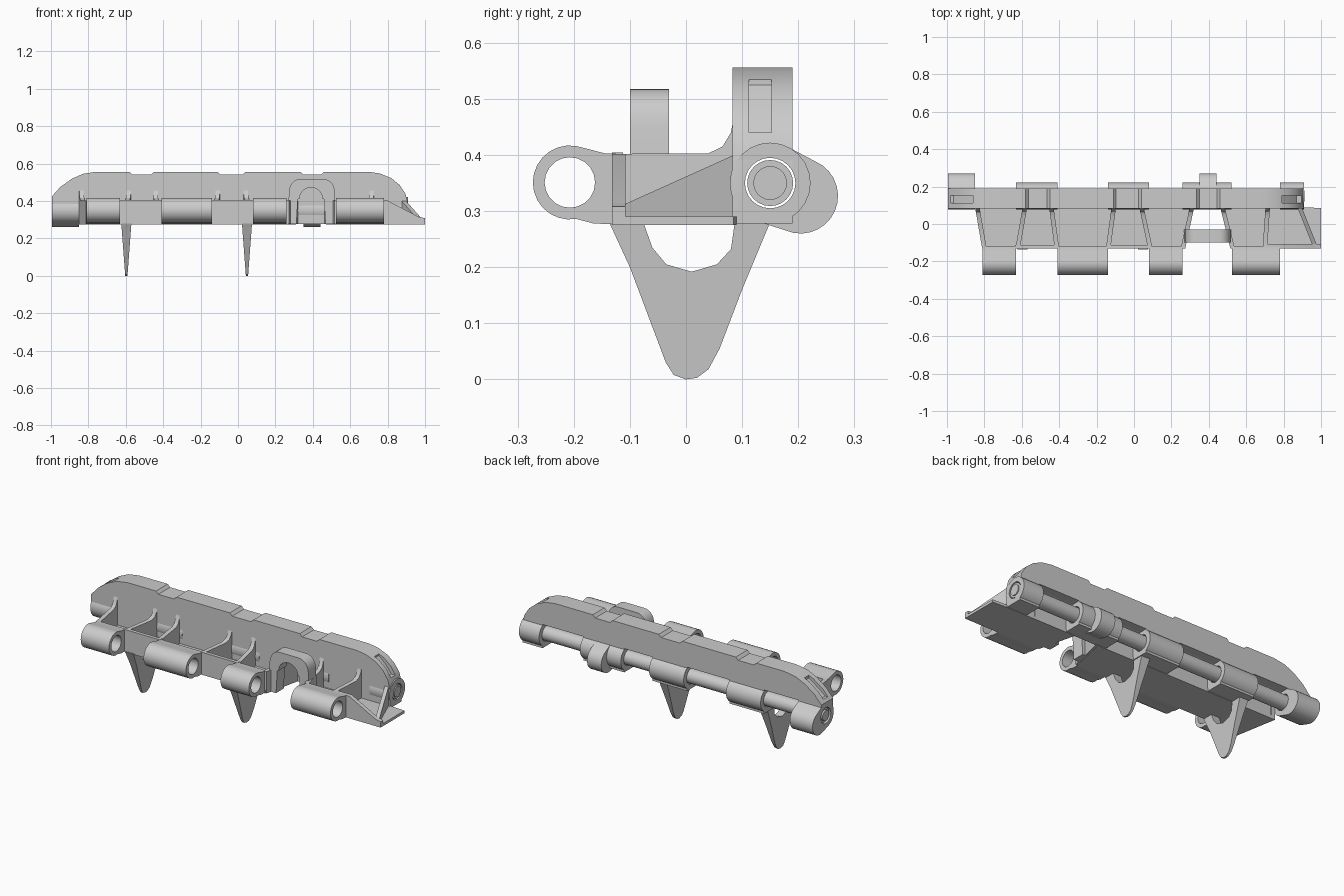
import bpy, bmesh
from math import sin, cos, pi, radians


def prism(name, pts, axis, a, b, warp=None):
    """Extrude a 2D profile along x (pts = y,z), y (pts = x,z) or z (pts = x,y)."""
    def at(p, d):
        v = {'x': (d, p[0], p[1]), 'y': (p[0], d, p[1]), 'z': (p[0], p[1], d)}[axis]
        return warp(*v) if warp else v
    bm = bmesh.new()
    lo = [bm.verts.new(at(p, a)) for p in pts]
    hi = [bm.verts.new(at(p, b)) for p in pts]
    bm.faces.new(lo)
    bm.faces.new(hi)
    n = len(pts)
    for i in range(n):
        j = (i + 1) % n
        bm.faces.new((lo[i], lo[j], hi[j], hi[i]))
    bmesh.ops.recalc_face_normals(bm, faces=bm.faces)
    me = bpy.data.meshes.new(name)
    bm.to_mesh(me)
    bm.free()
    ob = bpy.data.objects.new(name, me)
    bpy.context.collection.objects.link(ob)
    return ob


def box(name, x0, x1, y0, y1, z0, z1):
    return prism(name, [(x0, y0), (x1, y0), (x1, y1), (x0, y1)], 'z', z0, z1)


def arc(c, r, a0, a1, n):
    return [(c[0] + r * cos(radians(a0 + (a1 - a0) * i / n)),
             c[1] + r * sin(radians(a0 + (a1 - a0) * i / n))) for i in range(n + 1)]


def circle(c, r, n=24):
    return arc(c, r, 0, 360, n)[:-1]


def cut(ob, cutter):
    cutter.hide_render = True
    m = ob.modifiers.new("cut", 'BOOLEAN')
    m.operation = 'DIFFERENCE'
    m.solver = 'EXACT'
    m.object = cutter
    bpy.context.view_layer.objects.active = ob
    bpy.ops.object.modifier_apply(modifier=m.name)
    bpy.data.objects.remove(cutter)


PIN = (0.15, 0.35)
EYE = (-0.207, 0.351)
GAPS = [(-0.85, -0.63), (-0.41, -0.14), (0.08, 0.26), (0.52, 0.78)]
TUBES = [(-0.81, -0.63), (-0.41, -0.14), (0.08, 0.26), (0.525, 0.78)]

# tall rear wall with notched crest and curved ends
crest = [(-0.995, 0.30), (-0.995, 0.425), (-0.95, 0.475), (-0.89, 0.518), (-0.83, 0.545), (-0.76, 0.556)]
for x0, x1 in [(-0.58, -0.45), (-0.11, 0.04), (0.335, 0.46)]:
    crest += [(x0, 0.556), (x0 + 0.015, 0.541), (x1 - 0.015, 0.541), (x1, 0.556)]
crest += [(0.70, 0.556), (0.76, 0.547), (0.82, 0.522), (0.865, 0.485), (0.895, 0.44),
          (0.908, 0.39), (0.908, 0.278), (-0.85, 0.278), (-0.85, 0.30)]
wall = prism("rear_wall", crest, 'y', 0.083, 0.19)

# recesses for the neighbouring link's knuckles
for x0, x1 in GAPS:
    prof = [(0.30, 0.2), (0.30, 0.42)] + arc(PIN, 0.064, 80, 180, 8) + [(0.086, 0.2)]
    cut(wall, prism("gap_cutter", prof, 'x', x0, x1))
cut(wall, box("end_cutter", -1.1, -0.85, 0, 0.3, 0.2, 0.385))
cut(wall, prism("bore_cutter", circle(PIN, 0.045), 'x', -1.2, 1.2))

# rounded slots in the curved ends
cut(wall, prism("slot_cutter", [(0.79, 0.60), (0.79, 0.525), (0.835, 0.485), (0.87, 0.44),
                                (1.0, 0.44), (1.0, 0.60)], 'y', 0.112, 0.152))
cut(wall, prism("slot_cutter", [(-0.86, 0.60), (-0.86, 0.515), (-0.92, 0.475), (-0.965, 0.44),
                                (-1.1, 0.44), (-1.1, 0.60)], 'y', 0.112, 0.152))

# rear pin knuckles: plain round ones, then the two extended ones
for x0, x1 in [(-0.63, -0.41), (-0.14, 0.08), (0.26, 0.52), (0.78, 0.908)]:
    k = prism("rear_knuckle", circle(PIN, 0.072), 'x', x0, x1)
    cut(k, prism("bore_cutter", circle(PIN, 0.045), 'x', -1.2, 1.2))
for x0, x1 in [(-0.995, -0.85), (0.35, 0.44)]:
    prof = arc(PIN, 0.072, 67, 247, 14) + arc((0.204, 0.327), 0.067, 247, 427, 14)
    k = prism("extended_knuckle", prof, 'x', x0, x1)
    cut(k, prism("bore_cutter", circle(PIN, 0.045), 'x', -1.2, 1.2))

# hinge pin with a smaller end cap
prism("hinge_pin", circle(PIN, 0.041), 'x', -0.985, 0.905)
prism("pin_cap", circle(PIN, 0.03), 'x', -0.995, 0.911)

# front knuckles on short necks
for x0, x1 in TUBES:
    prof = arc(EYE, 0.066, 80, 280, 14) + [(-0.165, 0.278), (-0.12, 0.276), (-0.12, 0.402), (-0.145, 0.403)]
    t = prism("front_knuckle", prof, 'x', x0, x1)
    cut(t, prism("eye_cutter", circle(EYE, 0.045, 20), 'x', -1.2, 1.2))

# floor plates either side of the open window
prism("floor_left", [(-0.85, 0.09), (-0.81, -0.132), (0.265, -0.132), (0.31, 0.09)], 'z', 0.275, 0.295)
prism("floor_right", [(0.47, 0.09), (0.525, -0.132), (1.0, -0.132), (1.0, 0.085), (0.9, 0.09)], 'z', 0.275, 0.29)

# front lips between the knuckles
for x0, x1 in [(-0.635, -0.405), (-0.145, 0.09)]:
    box("front_lip", x0, x1, -0.132, -0.112, 0.276, 0.404)

# flared ribs, filleted up into the wall
RIB = [(-0.13, 0.277), (0.09, 0.277), (0.09, 0.49), (0.08, 0.44), (0.065, 0.415), (0.04, 0.403), (-0.13, 0.402)]
for back, front in [(-0.838, -0.80), (-0.583, -0.622), (-0.442, -0.412), (-0.108, -0.138),
                    (0.04, 0.087), (0.31, 0.262), (0.473, 0.527), (0.715, 0.70)]:
    prism("rib", RIB, 'x', -0.012, 0.012,
          lambda x, y, z: (x + back + (front - back) * (0.09 - y) / 0.22, y, z))

# sloping front wedge and diagonal gusset at the right end
prism("end_wedge", [(0.70, 0.277), (1.0, 0.277), (1.0, 0.308), (0.965, 0.316), (0.80, 0.402), (0.70, 0.402)],
      'y', -0.132, -0.108)
prism("end_gusset", [(-0.11, 0.277), (0.09, 0.277), (0.09, 0.402), (-0.11, 0.312)], 'x', -0.012, 0.012,
      lambda x, y, z: (x + 0.965 - 0.08 * (y + 0.11) / 0.2, y, z))

# arch spanning the window
outer = [(0.268, 0.277), (0.272, 0.45)] + arc((0.335, 0.458), 0.06, 170, 90, 6) \
    + arc((0.455, 0.458), 0.06, 90, 10, 6) + [(0.518, 0.45), (0.522, 0.277)]
inner = [(0.468, 0.277), (0.46, 0.41)] + arc((0.39, 0.41), 0.062, 0, 180, 10) + [(0.32, 0.41), (0.312, 0.277)]
prism("window_arch", outer + inner, 'y', -0.10, -0.03)

# tapered guide horns with a scooped root
HORN = [(-0.137, 0.28), (-0.10, 0.20), (-0.036, 0.03), (-0.022, 0.008), (0, 0), (0.02, 0.003), (0.04, 0.018),
        (0.06, 0.055), (0.10, 0.16), (0.15, 0.28), (0.087, 0.28), (0.08, 0.232), (0.055, 0.205),
        (0.01, 0.192), (-0.035, 0.205), (-0.06, 0.235), (-0.076, 0.28)]
for cx in (-0.597, 0.048):
    prism("guide_horn", HORN, 'x', -1, 1, lambda x, y, z: (cx + x * (0.006 + 0.075 * z), y, z))

# smooth the rounded parts, keep edges sharp
bpy.ops.object.select_all(action='SELECT')
bpy.context.view_layer.objects.active = wall
bpy.ops.object.shade_smooth_by_angle(angle=radians(28))
